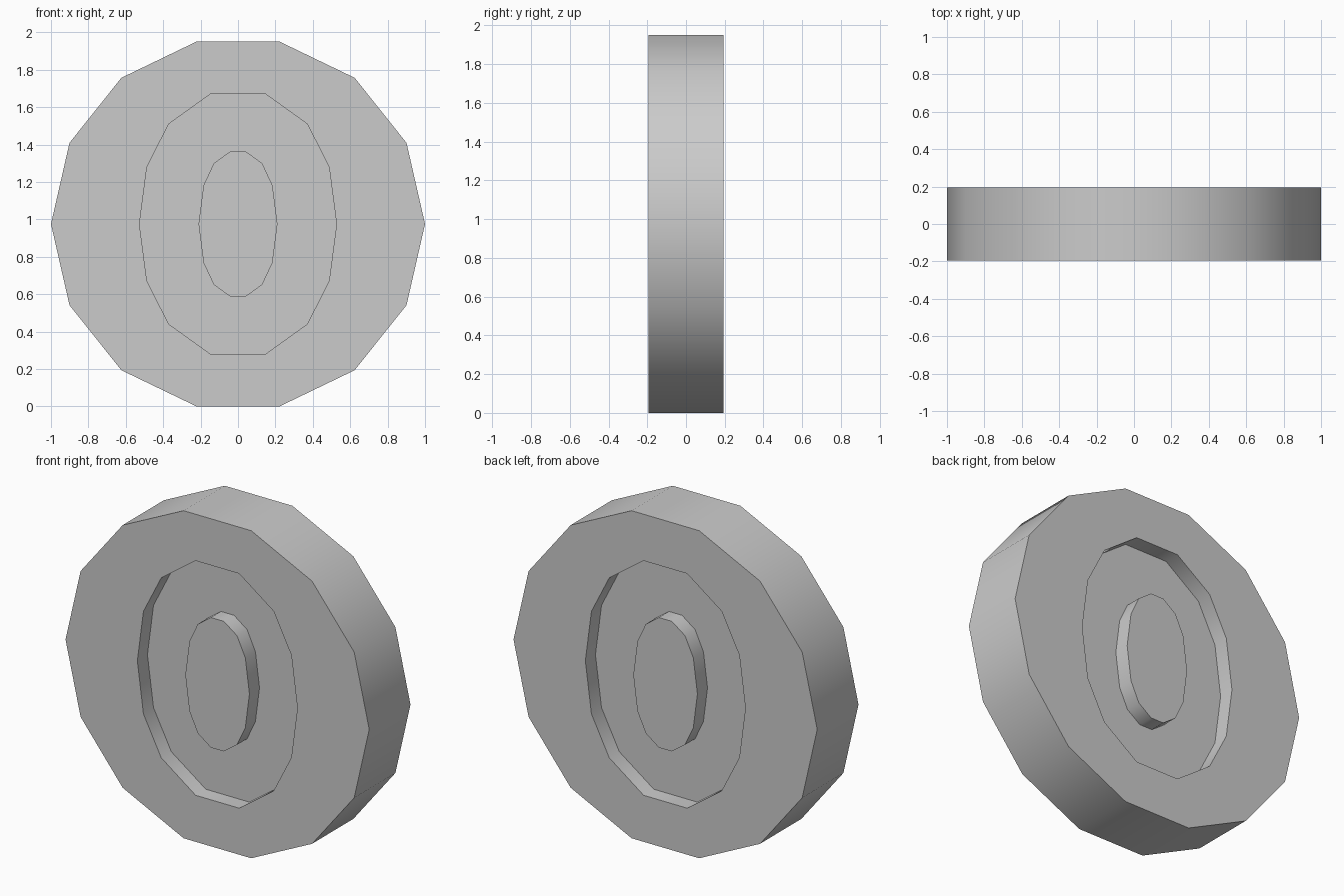
import bpy, bmesh, math

if "Cube" in bpy.data.objects:
    bpy.data.objects.remove(bpy.data.objects["Cube"])

HALF = 0.194           # half thickness of the wheel
FLOOR = 0.099          # half thickness at the recess floor
R_Z = math.cos(math.pi / 14)   # centre height, so the flat side sits on z = 0

# Quarter outlines (x, z from centre), from the +x tip up to the flat top
rim_q = [(math.cos(i * math.tau / 14), math.sin(i * math.tau / 14)) for i in range(4)]
recess_q = [(0.527, 0), (0.487, 0.305), (0.37, 0.535), (0.143, 0.698)]
hub_q = [(0.211, 0), (0.184, 0.208), (0.129, 0.325), (0.043, 0.387)]


def outline(q):
    """Mirror a quarter outline into a closed 14-point loop."""
    top = q + [(-x, z) for x, z in reversed(q)]
    return top + [(x, -z) for x, z in reversed(top[1:-1])]


bm = bmesh.new()


def ring(q, y):
    return [bm.verts.new((x, y, z + R_Z)) for x, z in outline(q)]


def bridge(a, b):
    n = len(a)
    for i in range(n):
        j = (i + 1) % n
        bm.faces.new((a[i], a[j], b[j], b[i]))


# Cross-section from front hub to back hub: hub, recess, rim, recess, hub
half = [(hub_q, HALF), (hub_q, FLOOR), (recess_q, FLOOR), (recess_q, HALF), (rim_q, HALF)]
rings = [ring(q, -y) for q, y in half] + [ring(q, y) for q, y in reversed(half)]
for a, b in zip(rings, rings[1:]):
    bridge(a, b)

# Hub caps
bm.faces.new(rings[0])
bm.faces.new(rings[-1])
bmesh.ops.recalc_face_normals(bm, faces=bm.faces)

mesh = bpy.data.meshes.new("wheel")
bm.to_mesh(mesh)
bm.free()
wheel = bpy.data.objects.new("wheel", mesh)
bpy.context.collection.objects.link(wheel)

# Smooth rim, crisp edges between faces and walls
bpy.context.view_layer.objects.active = wheel
wheel.select_set(True)
bpy.ops.object.shade_smooth_by_angle(angle=math.radians(40))
